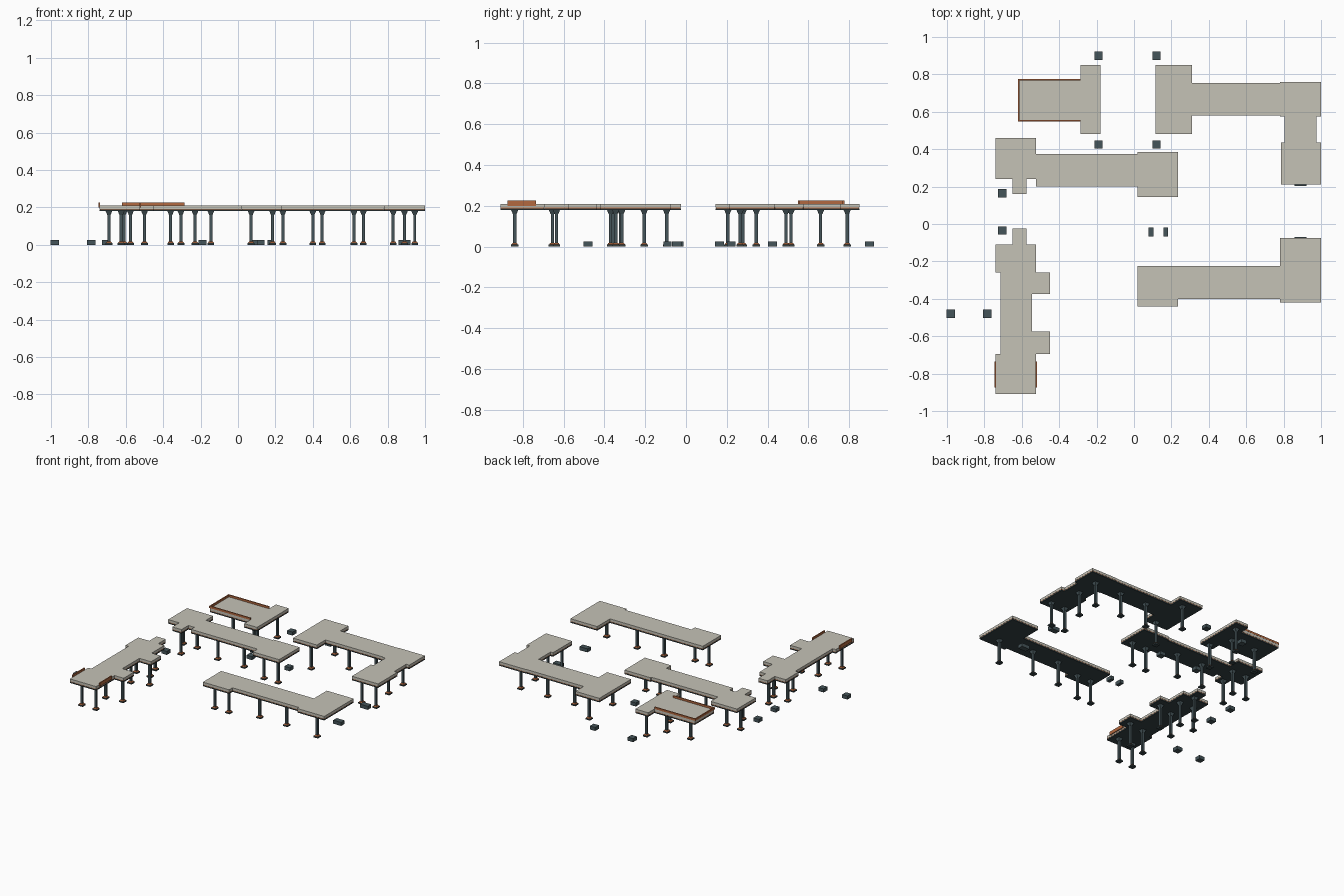
import bpy, bmesh
from mathutils import Matrix, Vector


def material(name, col):
    m = bpy.data.materials.new(name)
    m.diffuse_color = (*col, 1)
    return m


STONE = material("pale_stone", (0.56, 0.54, 0.47))
DARK = material("dark_steel", (0.035, 0.055, 0.06))
STEEL = material("blue_steel", (0.06, 0.09, 0.10))
RUST = material("rust", (0.45, 0.14, 0.05))


def add_box(bm, x0, x1, y0, y1, z0, z1, top_scale=1.0):
    c = Vector(((x0 + x1) / 2, (y0 + y1) / 2, (z0 + z1) / 2))
    mat = Matrix.Translation(c) @ Matrix.Diagonal((x1 - x0, y1 - y0, z1 - z0, 1))
    vs = bmesh.ops.create_cube(bm, size=1, matrix=mat)["verts"]
    if top_scale != 1.0:
        for v in vs:
            if v.co.z > c.z:
                v.co.x = c.x + (v.co.x - c.x) * top_scale
                v.co.y = c.y + (v.co.y - c.y) * top_scale


def make(name, boxes, mat):
    bm = bmesh.new()
    for b in boxes:
        add_box(bm, *b)
    me = bpy.data.meshes.new(name)
    bm.to_mesh(me)
    bm.free()
    me.materials.append(mat)
    ob = bpy.data.objects.new(name, me)
    bpy.context.collection.objects.link(ob)
    return ob


# Platform plans: rectangles (x0, x1, y0, y1) and post positions
platforms = {
    "north_west": (
        [(-.615, -.285, .55, .775), (-.285, -.18, .48, .85)],
        [(-.5, .66), (-.305, .66), (-.23, .515), (-.23, .79)]),
    "north_east": (
        [(.115, .31, .48, .85), (.31, .78, .58, .755), (.78, 1, .575, .758),
         (.805, .975, .435, .575), (.785, 1, .21, .435)],
        [(.24, .515), (.24, .79), (.45, .66), (.67, .66), (.89, .66),
         (.89, .49), (.83, .265), (.945, .265)]),
    "middle": (
        [(-.74, -.525, .24, .46), (-.65, -.575, .16, .24),
         (-.525, .02, .2, .375), (.02, .235, .145, .385)],
        [(-.69, .345), (-.575, .345), (-.61, .205), (-.36, .28),
         (-.145, .28), (.07, .205), (.185, .205)]),
    "south_west": (
        [(-.65, -.575, -.11, -.025), (-.74, -.525, -.26, -.11),
         (-.715, -.545, -.695, -.26), (-.545, -.45, -.375, -.26),
         (-.545, -.45, -.695, -.575), (-.74, -.525, -.91, -.695)],
        [(-.61, -.095), (-.69, -.205), (-.575, -.205), (-.625, -.36),
         (-.5, -.32), (-.625, -.655), (-.5, -.635), (-.69, -.84), (-.575, -.84)]),
    "south_east": (
        [(.02, .235, -.44, -.225), (.235, .78, -.4, -.225), (.78, 1, -.42, -.075)],
        [(.07, -.37), (.185, -.37), (.4, -.315), (.62, -.315), (.89, -.345)]),
}


def square(p, r, z0, z1, s=1.0):
    return (p[0] - r, p[0] + r, p[1] - r, p[1] + r, z0, z1, s)


for name, (rects, posts) in platforms.items():
    # Deck slab, thin rust seam and dark underframe
    make(name + "_deck_slab", [(*r, .192, .21) for r in rects], STONE)
    make(name + "_rust_seam",
         [(r[0] + .001, r[1] - .001, r[2] + .001, r[3] - .001, .188, .192) for r in rects], RUST)
    make(name + "_underframe", [(*r, .18, .188) for r in rects], DARK)
    # Posts with base plates, rust collars and flared capitals
    make(name + "_base_plates", [square(p, .018, 0, .01) for p in posts], DARK)
    make(name + "_rust_collars", [square(p, .016, .01, .018, .65) for p in posts], RUST)
    make(name + "_posts", [square(p, .008, .01, .172) for p in posts], STEEL)
    make(name + "_capitals", [square(p, .009, .16, .181, 2.0) for p in posts], STEEL)

# Low raised edges
make("north_west_edge_rails", [
    (-.615, -.285, .768, .776, .21, .225),
    (-.615, -.285, .549, .557, .21, .225),
    (-.62, -.612, .549, .776, .21, .225)], RUST)
make("south_west_edge_rails", [
    (-.747, -.739, -.875, -.735, .2, .225),
    (-.526, -.518, -.875, -.735, .2, .225)], RUST)

# Loose footing blocks on the ground
blocks = [(-.19, .9), (.12, .9), (-.19, .425), (.12, .425), (-.705, .165),
          (-.705, -.035), (-.98, -.48), (-.785, -.48)]
make("footing_blocks", [square(p, .022, 0, .026) for p in blocks], STEEL)
make("narrow_footing_blocks",
     [(x - .013, x + .013, -.068, -.02, 0, .026) for x in (.09, .17)], STEEL)
make("wide_footing_blocks",
     [(.857, .922, y - .02, y + .02, 0, .026) for y in (.222, -.09)], STEEL)
